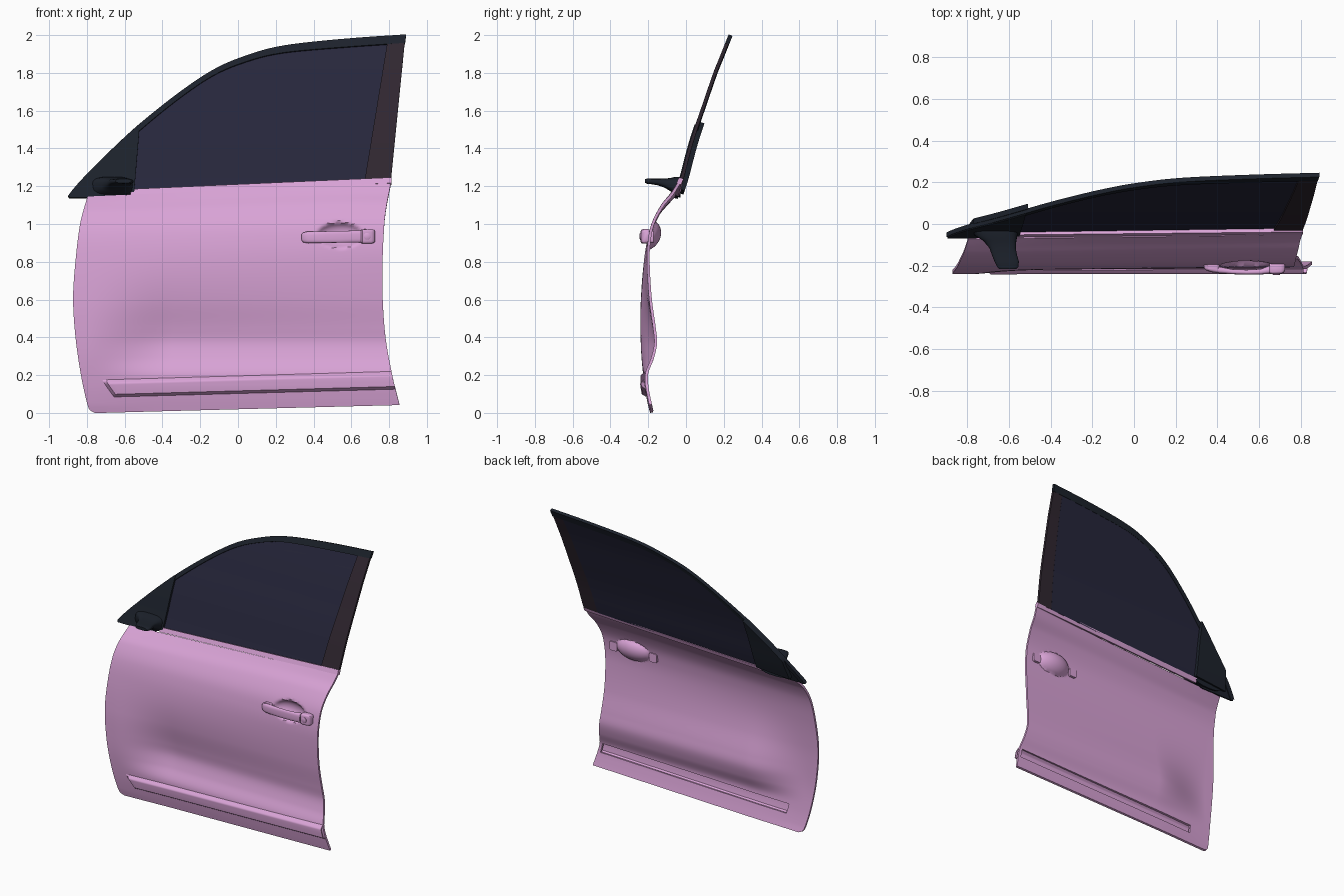
import bpy, bmesh, math
from mathutils import Vector

if "Cube" in bpy.data.objects:
    bpy.data.objects.remove(bpy.data.objects["Cube"])


def material(name, rgb):
    m = bpy.data.materials.new(name)
    m.diffuse_color = (*rgb, 1)
    m.use_nodes = True
    m.node_tree.nodes["Principled BSDF"].inputs["Base Color"].default_value = m.diffuse_color
    return m


PAINT = material("pink_paint", (0.70, 0.37, 0.68))
TRIM = material("black_trim", (0.012, 0.016, 0.025))
PILLAR = material("dark_pillar", (0.03, 0.02, 0.03))
GLASS = material("tinted_glass", (0.02, 0.02, 0.045))


def lerp(a, b, t):
    return a + (b - a) * t


def smooth(a, b, x):
    t = min(1, max(0, (x - a) / (b - a)))
    return t * t * (3 - 2 * t)


def curve(pts, t):
    """Smooth cubic through (t, value) pairs."""
    t = min(max(t, pts[0][0]), pts[-1][0])
    i = next(k for k in range(len(pts) - 1) if t <= pts[k + 1][0])

    def slope(k):
        a, b = pts[max(k - 1, 0)], pts[min(k + 1, len(pts) - 1)]
        return (b[1] - a[1]) / (b[0] - a[0])
    (t0, y0), (t1, y1) = pts[i], pts[i + 1]
    h = t1 - t0
    s = (t - t0) / h
    return ((2*s**3 - 3*s**2 + 1) * y0 + (s**3 - 2*s*s + s) * h * slope(i)
            + (3*s*s - 2*s**3) * y1 + (s**3 - s*s) * h * slope(i + 1))


def finish(name, bm, mat, thick=0, angle=35):
    me = bpy.data.meshes.new(name)
    bm.to_mesh(me)
    bm.free()
    ob = bpy.data.objects.new(name, me)
    bpy.context.collection.objects.link(ob)
    me.materials.append(mat)
    bpy.ops.object.select_all(action='DESELECT')
    ob.select_set(True)
    bpy.context.view_layer.objects.active = ob
    if thick:
        mod = ob.modifiers.new("thickness", 'SOLIDIFY')
        mod.thickness, mod.offset = thick, 0
        bpy.ops.object.modifier_apply(modifier=mod.name)
    bpy.ops.object.shade_smooth_by_angle(angle=math.radians(angle))
    return ob


def sheet(name, fn, nu, nv, mat, thick, skip=None):
    """Curved sheet from fn(u, v); skip(u, v) leaves holes."""
    bm = bmesh.new()
    g = [[bm.verts.new(fn(i / nu, j / nv)) for j in range(nv + 1)] for i in range(nu + 1)]
    for i in range(nu):
        for j in range(nv):
            if not (skip and skip((i + .5) / nu, (j + .5) / nv)):
                bm.faces.new((g[i][j], g[i+1][j], g[i+1][j+1], g[i][j+1]))
    bmesh.ops.delete(bm, geom=[v for v in bm.verts if not v.link_faces], context='VERTS')
    return finish(name, bm, mat, thick)


def loft(name, axis, rows, mat, power=3, n=28):
    """Rounded-rectangle rings (t, a0, a1, z0, z1) along the x or y axis."""
    bm = bmesh.new()
    rings = []
    for t, a0, a1, z0, z1 in rows:
        ring = []
        for k in range(n):
            c, s = math.cos(2*math.pi*k/n), math.sin(2*math.pi*k/n)
            a = (a0+a1)/2 + (a1-a0)/2 * math.copysign(abs(c)**(2/power), c)
            z = (z0+z1)/2 + (z1-z0)/2 * math.copysign(abs(s)**(2/power), s)
            ring.append(bm.verts.new((t, a, z) if axis == 'x' else (a, t, z)))
        rings.append(ring)
    for r, q in zip(rings, rings[1:]):
        for k in range(n):
            bm.faces.new((r[k], r[(k+1) % n], q[(k+1) % n], q[k]))
    bm.faces.new(rings[0])
    bm.faces.new(rings[-1])
    bmesh.ops.recalc_face_normals(bm, faces=bm.faces)
    return finish(name, bm, mat, angle=40)


# Door skin: side edges, front and rear cross-sections, handle bowl
LEFT = [(0, -.755), (.012, -.782), (.04, -.797), (.17, -.83), (.35, -.86), (.53, -.873),
        (.7, -.861), (.88, -.835), (1, -.797)]
RIGHT = [(0, .855), (.14, .815), (.3, .782), (.48, .766), (.64, .765), (.82, .775), (.9, .787), (1, .81)]
FRONT = [(0, -.19), (.05, -.203), (.15, -.22), (.3, -.236), (.45, -.241), (.6, -.239), (.8, -.223),
         (.95, -.197), (1.05, -.155), (1.1, -.115), (1.16, -.058)]
REAR = [(0, -.185), (.08, -.203), (.15, -.215), (.21, -.215), (.29, -.185), (.37, -.168), (.45, -.175),
        (.6, -.195), (.8, -.207), (.9, -.203), (1.0, -.183), (1.1, -.13), (1.16, -.08), (1.22, -.043)]


def skin(u, v):
    x = lerp(curve(LEFT, v), curve(RIGHT, v), u)
    s = (x + .8) / 1.61
    z = lerp(.042 * max(0, s), 1.14 + .075 * s, v)
    w = lerp(smooth(-.8, -.35, x), min(1, max(0, s)), smooth(.4, .9, z))
    zf = z * lerp(1, 1.14 / 1.205, smooth(.9, 1.2, z) * s)
    y = lerp(curve(FRONT, zf), curve(REAR, lerp(z + .07 * (1 - s) * smooth(.9, 1.14, z), z, s)), w)
    r2 = ((x - .54) / .125)**2 + ((z - .94) / .07)**2
    return Vector((x, y + .0075 + .05 * max(0, 1 - r2)**.7, z))


sheet("door_panel", skin, 150, 120, PAINT, .015,
      lambda u, v: .1 < u < .985 and .08 < v < .142)


# Lower side moulding, a raised hollow strip over the slot
def moulding(u, v):
    vv = lerp(.072, .15, v)
    p = skin(lerp(lerp(.092, .066, v), 1, u), vv)
    rise = min(1, v / .15, (1 - v) / .22, u / .012)
    p.y += -.009 - .02 * max(0, rise)
    return p


sheet("side_moulding", moulding, 90, 20, PAINT, .004)

# Window area follows one leaning curve
LEAN = [(1.1, -.07), (1.24, -.024), (1.4, .018), (1.51, .052), (1.6, .083), (1.8, .152), (1.87, .18), (2, .232)]
OUTER = [(-.9, 1.145), (-.87, 1.185), (-.8, 1.262), (-.65, 1.41), (-.52, 1.528), (-.35, 1.665), (-.2, 1.772),
         (-.1, 1.83), (0, 1.873), (.15, 1.922), (.3, 1.95), (.6, 1.98), (.89, 2.0)]


def window_sheet(name, lo, hi, nu, nv, mat, thick, shift):
    def fn(u, v):
        (x0, z0), (x1, z1) = lo(u), hi(u)
        z = lerp(z0, z1, v)
        return (lerp(x0, x1, v), curve(LEAN, z) + shift, z)
    return sheet(name, fn, nu, nv, mat, thick)


def line(a, b):
    return lambda u: (lerp(a[0], b[0], u), lerp(a[1], b[1], u))


def roof(x0, x1, drop=0.0, slide=0.0):
    def fn(u):
        x = lerp(x0, x1, u)
        return x + slide, curve(OUTER, x) - drop
    return fn


def inner_roof(u):
    x = lerp(-.9, .89, u)
    return x + lerp(.03, -.006, smooth(0, .7, u)), max(1.137, curve(OUTER, x) - lerp(.012, .045, smooth(0, .9, u)))


window_sheet("window_frame", inner_roof, roof(-.9, .89), 90, 3, TRIM, .022, .004)
window_sheet("window_glass", line((-.57, 1.165), (.7, 1.225)), roof(-.54, .81, .02), 60, 20, GLASS, .008, .008)
window_sheet("rear_pillar", line((.67, 1.225), (.81, 1.235)), line((.79, 1.955), (.886, 1.995)),
             6, 20, PILLAR, .018, .002)


# Mirror corner: outer cover and thicker inner cover
def corner_low(u):
    x = lerp(-.895, -.55, u)
    return x, 1.137 + .03 * smooth(-.64, -.55, x)


window_sheet("mirror_corner_cover", corner_low, roof(-.895, -.52, .004), 24, 16, TRIM, .02, -.002)
window_sheet("mirror_corner_inner", line((-.80, 1.16), (-.545, 1.18)), roof(-.77, -.51, .0), 16, 12, TRIM, .026, .024)


# Belt strip along the window sill
def belt(u, v):
    x = lerp(-.57, .812, u)
    return (x, lerp(-.052, -.038, u) + .012 * v, lerp(1.15, 1.212, u) + .03 * v)


sheet("belt_strip", belt, 30, 3, PAINT, .026)

# Mirror mounting arm
loft("mirror_arm", 'y', [
    (-.03, -.78, -.555, 1.14, 1.25), (-.055, -.765, -.56, 1.145, 1.25), (-.08, -.725, -.565, 1.172, 1.244),
    (-.115, -.695, -.568, 1.193, 1.24), (-.15, -.682, -.562, 1.205, 1.24), (-.18, -.67, -.553, 1.21, 1.24),
    (-.205, -.658, -.555, 1.213, 1.241), (-.216, -.648, -.565, 1.217, 1.238)], TRIM)

# Pull handle: arched grip, end pads passing through the skin, lock
loft("handle_grip", 'x', [
    (.336, -.212, -.19, .915, .945), (.345, -.222, -.19, .903, .955), (.37, -.231, -.192, .898, .96),
    (.41, -.237, -.205, .899, .96), (.47, -.241, -.217, .9, .962), (.54, -.243, -.22, .901, .963),
    (.61, -.242, -.216, .902, .965), (.65, -.24, -.2, .901, .967)], PAINT)
loft("handle_lock_housing", 'x', [
    (.652, -.236, -.19, .9, .967), (.658, -.241, -.19, .896, .972), (.705, -.239, -.19, .896, .973),
    (.72, -.233, -.19, .9, .969), (.726, -.222, -.192, .908, .961)], PAINT, power=5)
for side, x0, x1 in (("front", .35, .41), ("rear", .66, .72)):
    loft(f"handle_pad_{side}", 'y', [(-.215, x0, x1, .9, .962), (-.172, x0, x1, .9, .962)], PAINT, power=5)
loft("key_cylinder", 'y', [(-.225, .666, .702, .917, .953), (-.243, .666, .702, .917, .953),
                           (-.245, .67, .698, .921, .949)], PAINT, power=2)
